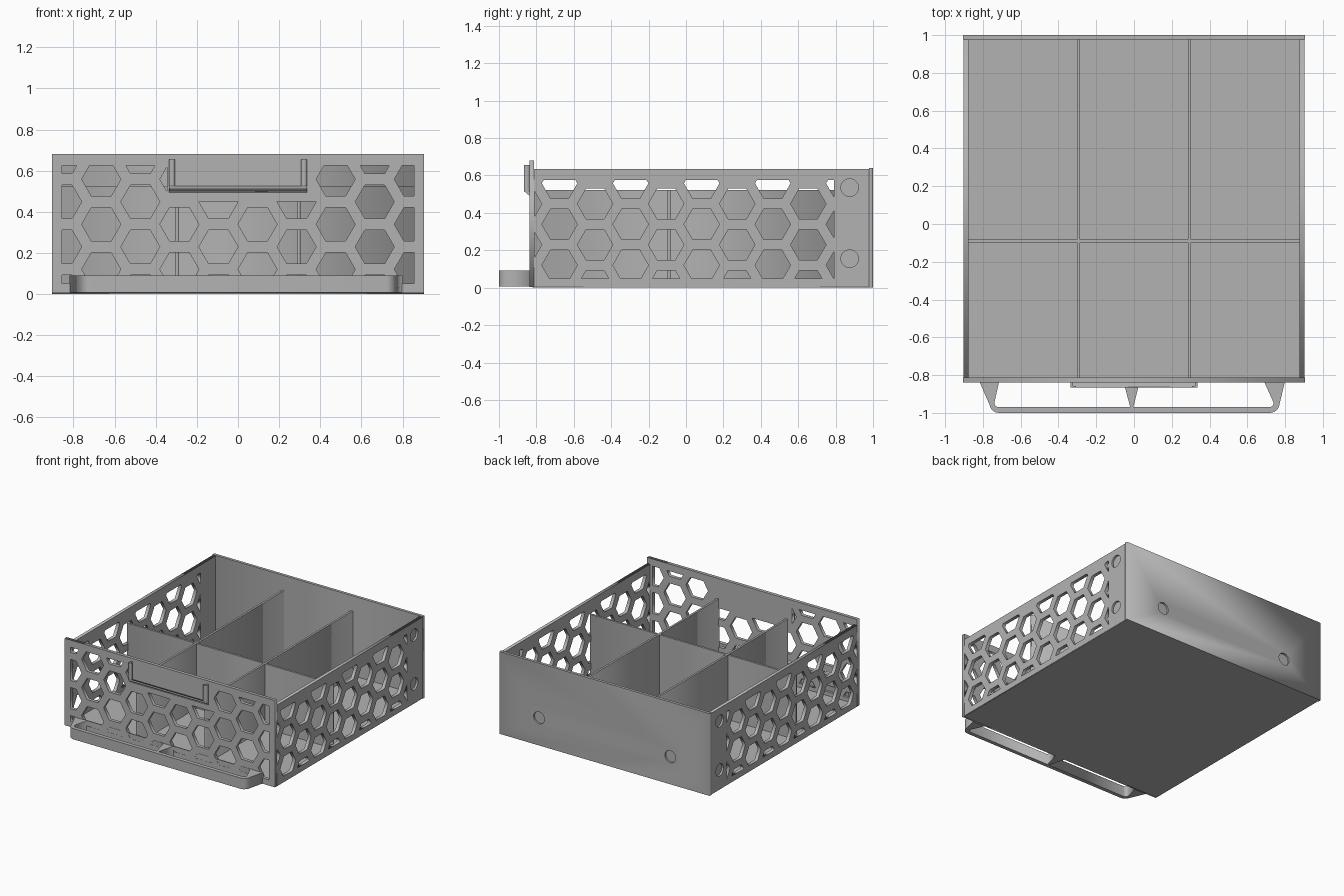
import bpy
import math
from mathutils import Matrix, Vector

cube = bpy.data.objects.get("Cube")
if cube:
    bpy.data.objects.remove(cube, do_unlink=True)

# One plain grey material
GREY = (0.45, 0.45, 0.45, 1.0)
grey = bpy.data.materials.new("plain grey")
grey.use_nodes = True
grey.diffuse_color = GREY
grey.node_tree.nodes["Principled BSDF"].inputs["Base Color"].default_value = GREY

# Axis mappings from the drawn plane to the model
FLAT = Matrix.Identity(4)
FACING_FRONT = Matrix.Rotation(math.pi / 2, 4, "X")
FACING_SIDE = Matrix.Rotation(math.pi / 2, 4, "Z") @ FACING_FRONT


def add_mesh(name, mesh):
    obj = bpy.data.objects.new(name, mesh)
    bpy.context.collection.objects.link(obj)
    mesh.materials.clear()
    mesh.materials.append(grey)
    return obj


def bake(obj, name):
    """Turn an object with its modifiers into a plain mesh object."""
    bpy.context.view_layer.update()
    graph = bpy.context.evaluated_depsgraph_get()
    mesh = bpy.data.meshes.new_from_object(obj.evaluated_get(graph))
    mesh.transform(obj.matrix_world)
    bpy.data.objects.remove(obj, do_unlink=True)
    mesh.name = name
    return add_mesh(name, mesh)


def plate(name, loops, thickness, mapping, centre):
    """Extrude an outline, with holes, into a flat plate."""
    curve = bpy.data.curves.new(name, "CURVE")
    curve.dimensions = "2D"
    curve.fill_mode = "BOTH"
    curve.extrude = thickness / 2
    for loop in loops:
        spline = curve.splines.new("POLY")
        spline.points.add(len(loop) - 1)
        for point, (u, v) in zip(spline.points, loop):
            point.co = (u, v, 0, 1)
        spline.use_cyclic_u = True
    obj = bpy.data.objects.new(name + "_outline", curve)
    bpy.context.collection.objects.link(obj)
    obj.matrix_world = Matrix.Translation(centre) @ mapping
    return bake(obj, name)


def box(name, x0, x1, y0, y1, z0, z1):
    outline = rect(x0, x1, y0, y1)
    return plate(name, [outline], z1 - z0, FLAT, (0, 0, (z0 + z1) / 2))


def rect(u0, u1, v0, v1):
    return [(u0, v0), (u1, v0), (u1, v1), (u0, v1)]


def clip(poly, axis, limit, sign):
    """Keep the part of a polygon where sign * coordinate <= sign * limit."""
    out = []
    for i, a in enumerate(poly):
        b = poly[(i + 1) % len(poly)]
        da, db = sign * (a[axis] - limit), sign * (b[axis] - limit)
        if da <= 0:
            out.append(a)
        if da * db < 0:
            out.append(tuple(Vector(a).lerp(Vector(b), da / (da - db))))
    return out


def area(poly):
    return abs(sum(a[0] * b[1] - b[0] * a[1]
                   for a, b in zip(poly, poly[1:] + poly[:1]))) / 2


STEP, PITCH, RADIUS = 0.19, 0.219, 0.095


def honeycomb(start, columns, u0, u1, v0, v1, blocked=None):
    """Hexagons in staggered columns, trimmed to a window."""
    holes = []
    for k in range(-1, columns):
        u = start + STEP * k
        for row in range(4):
            v = 0.12 + PITCH * row - (PITCH / 2 if k % 2 else 0)
            cell = [(u + RADIUS * math.cos(math.radians(60 * i)),
                     v + RADIUS * math.sin(math.radians(60 * i))) for i in range(6)]
            for axis, limit, sign in ((0, u0, -1), (0, u1, 1), (1, v0, -1), (1, v1, 1)):
                cell = clip(cell, axis, limit, sign)
            if blocked:
                half, bottom = blocked
                if v > bottom + 0.03:
                    side = -1 if u < 0 else 1
                    cell = clip(cell, 0, side * half, -side)
                elif abs(u) < half:
                    cell = clip(cell, 1, bottom, 1)
            if len(cell) > 2 and area(cell) > 0.0003:
                holes.append(cell)
    return holes


def cut_pockets(obj, spots, axis, depth):
    """Sink round blind pockets into a wall."""
    name = obj.name
    for spot in spots:
        turn = (0, math.pi / 2, 0) if axis == "X" else (math.pi / 2, 0, 0)
        bpy.ops.mesh.primitive_cylinder_add(vertices=32, radius=0.047, depth=depth * 2,
                                            location=spot, rotation=turn)
        cutter = bpy.context.object
        cutter.name = "pocket_cutter"
        cutter.hide_render = True
        mod = obj.modifiers.new("pocket", "BOOLEAN")
        mod.object = cutter
        mod.operation = "DIFFERENCE"
        mod.solver = "EXACT"
        obj = bake(obj, name)
        bpy.data.objects.remove(cutter, do_unlink=True)
    obj.name = name
    return obj


# Floor
box("floor", -0.9, 0.9, -0.82, 0.99, 0, 0.02)

# Front panel, solid behind the label holder
front_holes = honeycomb(-0.665, 9, -0.855, 0.855, 0.05, 0.625, (0.345, 0.45))
plate("front_panel", [rect(-0.905, 0.905, 0.005, 0.68)] + front_holes,
      0.026, FACING_FRONT, (0, -0.825, 0))

# Side walls with two pockets near the back
side_holes = honeycomb(-0.676, 9, -0.81, 0.79, 0.05, 0.575)
for side, label in ((-1, "right"), (1, "left")):
    wall = plate(label + "_wall", [rect(-0.82, 0.99, 0.003, 0.635)] + side_holes,
                 0.026, FACING_SIDE, (side * 0.89, 0, 0))
    cut_pockets(wall, [(side * 0.903, 0.875, z) for z in (0.155, 0.535)], "X", 0.015)

# Back wall with two pockets
back = box("back_wall", -0.905, 0.905, 0.978, 1.0, 0, 0.64)
cut_pockets(back, [(x, 1.0, 0.215) for x in (-0.565, 0.565)], "Y", 0.014)

# Dividers
for side, label in ((-1, "right"), (1, "left")):
    x = side * 0.295
    box(label + "_divider", x - 0.008, x + 0.008, -0.82, 0.985, 0.01, 0.523)
box("cross_divider", -0.885, 0.885, -0.098, -0.082, 0.01, 0.522)

# Label holder: chamfered ledge and two lipped sides
ledge = [(-0.835, 0.49), (-0.866, 0.516), (-0.866, 0.525), (-0.858, 0.525),
         (-0.858, 0.518), (-0.835, 0.518)]
plate("label_ledge", [ledge], 0.67, FACING_SIDE, (0, 0, 0))
for side, label in ((-1, "right"), (1, "left")):
    a, b, c = side * 0.335, side * 0.323, side * 0.307
    rail = [(a, -0.835), (a, -0.866), (c, -0.866), (c, -0.858), (b, -0.858), (b, -0.835)]
    plate("label_rail_" + label, [rail], 0.14, FLAT, (0, 0, 0.585))

# Pull handle: bar with tapered end and middle struts around two openings


def arc(cx, cy, r, start, end, steps=6):
    angles = [math.radians(start + (end - start) * i / steps) for i in range(steps + 1)]
    return [(cx + r * math.cos(t), cy + r * math.sin(t)) for t in angles]


outer = ([(-0.82, -0.83)] + arc(-0.715, -0.95, 0.05, 190, 270)
         + arc(0.72, -0.95, 0.05, 270, 350) + [(0.8, -0.83)])
right_gap = ([(-0.715, -0.837)] + arc(-0.715, -0.946, 0.024, 180, 270)
             + [(-0.02, -0.97), (-0.055, -0.837)])
left_gap = ([(0.03, -0.837), (-0.004, -0.97)] + arc(0.715, -0.946, 0.024, 270, 360)
            + [(0.69, -0.837)])
plate("pull_handle", [outer, right_gap, left_gap], 0.084, FLAT, (0, 0, 0.049))
